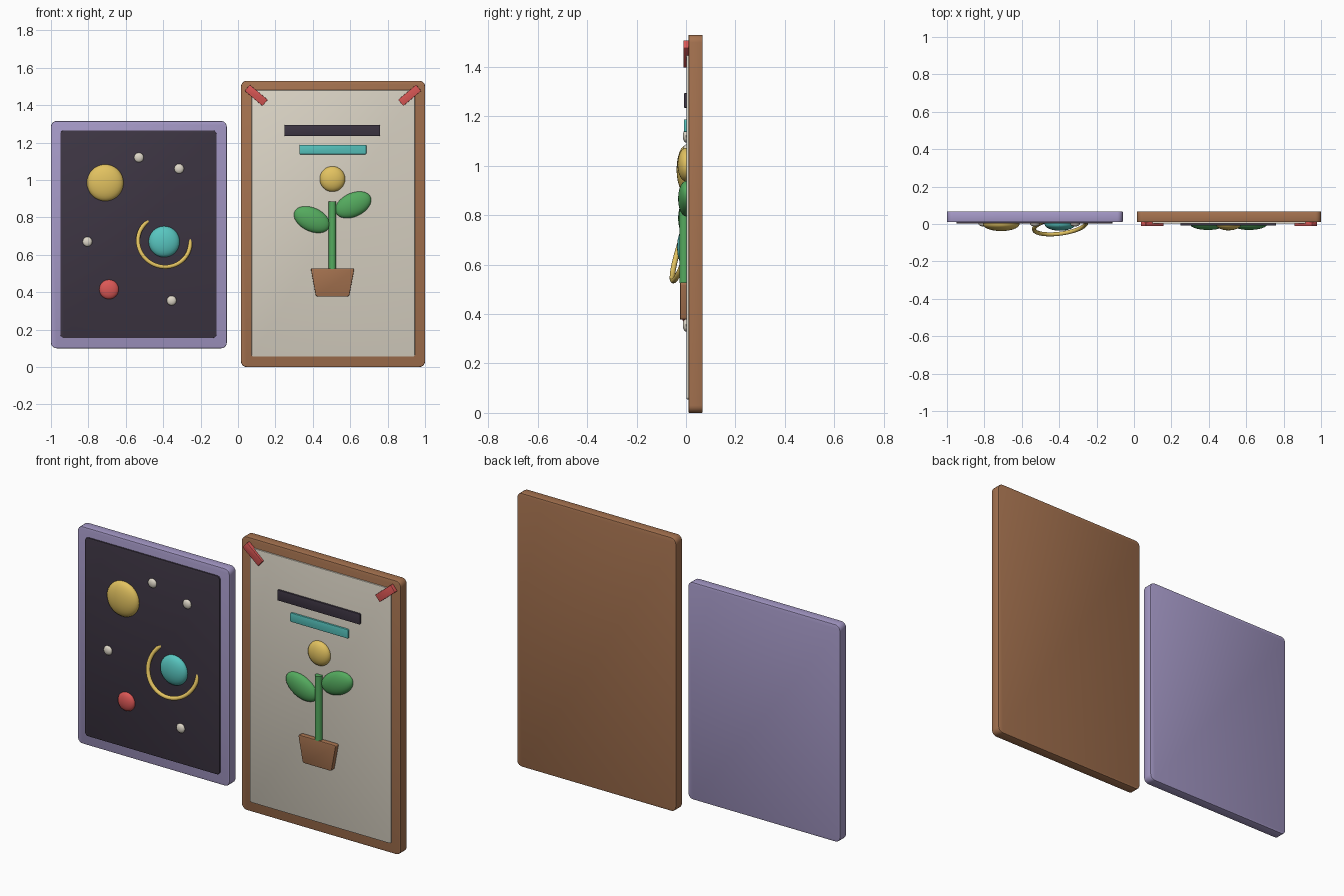
import bpy, bmesh, math
from mathutils import Matrix, Vector

cube = bpy.data.objects.get("Cube")
if cube:
    bpy.data.objects.remove(cube, do_unlink=True)


def material(name, *srgb):
    lin = [((c / 255 + 0.055) / 1.055) ** 2.4 for c in srgb] + [1]
    m = bpy.data.materials.new(name)
    m.use_nodes = True
    m.diffuse_color = lin
    m.node_tree.nodes["Principled BSDF"].inputs["Base Color"].default_value = lin
    return m


wood = material("wood brown", 166, 115, 80)
lavender = material("lavender", 166, 154, 200)
night = material("night", 62, 54, 68)
paper = material("paper", 222, 215, 200)
yellow = material("yellow", 226, 194, 96)
teal = material("teal", 88, 198, 192)
red = material("red", 220, 88, 86)
green = material("green", 84, 170, 94)


def finish(bm, name, mat):
    mesh = bpy.data.meshes.new(name)
    bm.to_mesh(mesh)
    bm.free()
    mesh.materials.append(mat)
    ob = bpy.data.objects.new(name, mesh)
    bpy.context.collection.objects.link(ob)
    bpy.ops.object.select_all(action='DESELECT')
    ob.select_set(True)
    bpy.context.view_layer.objects.active = ob
    bpy.ops.object.shade_smooth_by_angle(angle=math.radians(40))
    return ob


def plate(name, mat, x, z, y, radius, rim=0.002, tilt=0, taper=1):
    """Upright slab with rounded corners; x, z and y are (low, high) ranges."""
    bm = bmesh.new()
    bmesh.ops.create_cube(bm, size=1)
    size = Vector((x[1] - x[0], y[1] - y[0], z[1] - z[0]))
    for v in bm.verts:
        if v.co.z < 0:
            v.co.x *= taper
        v.co = v.co * size
    corners = [e for e in bm.edges
               if abs(e.verts[0].co.y - e.verts[1].co.y) > size.y / 2]
    bmesh.ops.bevel(bm, geom=corners, offset=radius, segments=5,
                    profile=0.5, affect='EDGES')
    rims = [e for e in bm.edges
            if abs(e.verts[0].co.y - e.verts[1].co.y) < 1e-5]
    bmesh.ops.bevel(bm, geom=rims, offset=rim, segments=2,
                    profile=0.5, affect='EDGES')
    centre = Vector((sum(x) / 2, sum(y) / 2, sum(z) / 2))
    bm.transform(Matrix.Translation(centre)
                 @ Matrix.Rotation(math.radians(-tilt), 4, 'Y'))
    return finish(bm, name, mat)


def blob(name, mat, x, z, rx, rz, depth, y=0.0, tilt=0, segments=32):
    """Flattened ball half sunk in the sheet."""
    bm = bmesh.new()
    bmesh.ops.create_uvsphere(bm, u_segments=segments,
                              v_segments=segments // 2, radius=1)
    bm.transform(Matrix.Translation((x, y, z))
                 @ Matrix.Rotation(math.radians(-tilt), 4, 'Y')
                 @ Matrix.Diagonal((rx, depth, rz, 1)))
    return finish(bm, name, mat)


# Framed boards and their sheets
frame_y, sheet_y = (0.01, 0.067), (0.002, 0.014)
plate("space_frame", lavender, (-1, -0.06), (0.1, 1.315), frame_y, 0.03, 0.004)
plate("space_sheet", night, (-0.95, -0.115), (0.155, 1.265), sheet_y, 0.02)
plate("plant_frame", wood, (0.016, 1), (0, 1.53), frame_y, 0.03, 0.004)
plate("plant_sheet", paper, (0.073, 0.945), (0.055, 1.48), sheet_y, 0.01)

# Sun, planets and stars
blob("sun", yellow, -0.71, 0.985, 0.098, 0.098, 0.038)
blob("ringed_planet", teal, -0.395, 0.67, 0.083, 0.083, 0.036)
blob("small_planet", red, -0.69, 0.415, 0.052, 0.052, 0.022)
for i, (x, z) in enumerate([(-0.53, 1.12), (-0.315, 1.06),
                            (-0.805, 0.67), (-0.355, 0.355)]):
    blob(f"star_{i + 1}", paper, x, z, 0.026, 0.026, 0.013, segments=16)

# Planet ring, leaning so its upper right sinks behind the sheet
bpy.ops.mesh.primitive_torus_add(
    major_radius=0.141, minor_radius=0.011, major_segments=64, minor_segments=12,
    location=(-0.395, -0.01, 0.67),
    rotation=Vector((0.139, -1, 0.31)).to_track_quat('Z', 'Y').to_euler())
ring = bpy.context.object
ring.name = "planet_ring"
ring.data.materials.append(yellow)
bpy.ops.object.shade_smooth()

# Potted flower
blob("flower", yellow, 0.505, 1.005, 0.068, 0.068, 0.034)
blob("leaf_right", green, 0.395, 0.788, 0.102, 0.063, 0.032, tilt=-25)
blob("leaf_left", green, 0.616, 0.867, 0.102, 0.063, 0.032, tilt=25)
bm = bmesh.new()
bmesh.ops.create_cone(bm, cap_ends=True, segments=24, radius1=0.02,
                      radius2=0.02, depth=0.36)
bm.transform(Matrix.Translation((0.505, -0.007, 0.705)))
finish(bm, "stem", green)
plate("flower_pot", wood, (0.389, 0.622), (0.377, 0.527), (-0.024, 0.008),
      0.01, 0.003, taper=0.76)

# Heading bars
plate("heading_bar", night, (0.248, 0.76), (1.235, 1.294), (-0.008, 0.006), 0.005)
plate("subheading_bar", teal, (0.328, 0.686), (1.137, 1.187), (-0.008, 0.006), 0.005)

# Corner tapes
for name, x, tilt in (("tape_right", 0.097, -40), ("tape_left", 0.918, 40)):
    plate(name, red, (x - 0.0625, x + 0.0625), (1.431, 1.474),
          (-0.011, 0.012), 0.003, tilt=tilt)
